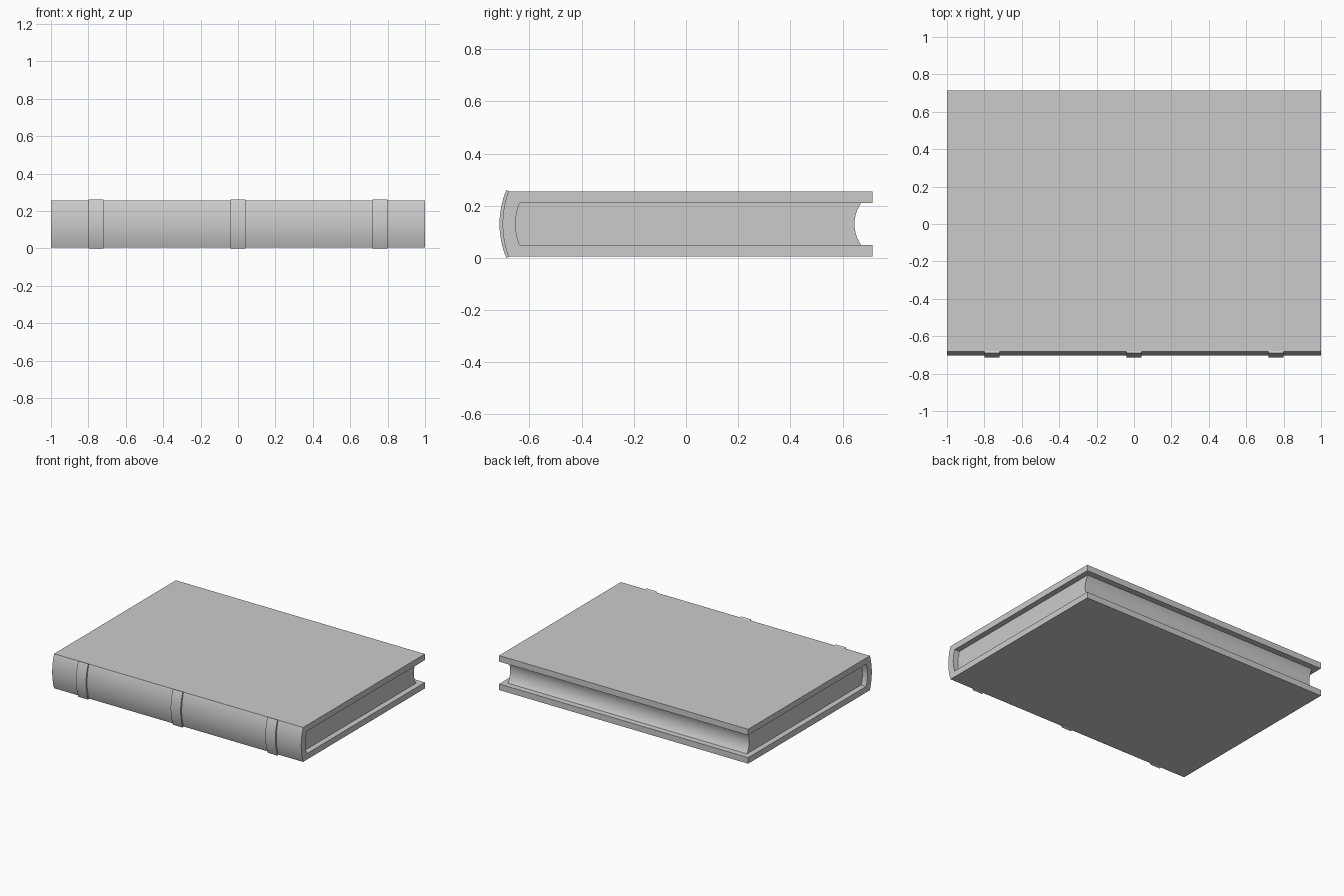
import bpy, bmesh, math

if "Cube" in bpy.data.objects:
    bpy.data.objects.remove(bpy.data.objects["Cube"])

MID = 0.13  # mid height of the book


def arc(y_end, y_mid, half, n=16):
    """Circular arc in the YZ plane, bottom to top, bulging from y_end to y_mid."""
    s = abs(y_end - y_mid)
    r = (half * half + s * s) / (2 * s)
    sign = 1 if y_mid > y_end else -1
    a = math.asin(half / r)
    pts = []
    for i in range(n + 1):
        t = -a + 2 * a * i / n
        pts.append((y_mid - sign * r * (1 - math.cos(t)), MID + r * math.sin(t)))
    return pts


def extrude_x(name, profile, x0, x1):
    """Extrude a closed YZ profile from x0 to x1."""
    bm = bmesh.new()
    face = bm.faces.new([bm.verts.new((x0, y, z)) for y, z in profile])
    ext = bmesh.ops.extrude_face_region(bm, geom=[face])
    verts = [v for v in ext["geom"] if isinstance(v, bmesh.types.BMVert)]
    bmesh.ops.translate(bm, vec=(x1 - x0, 0, 0), verts=verts)
    bmesh.ops.recalc_face_normals(bm, faces=bm.faces)
    mesh = bpy.data.meshes.new(name)
    bm.to_mesh(mesh)
    bm.free()
    obj = bpy.data.objects.new(name, mesh)
    bpy.context.collection.objects.link(obj)
    bpy.ops.object.select_all(action='DESELECT')
    obj.select_set(True)
    bpy.context.view_layer.objects.active = obj
    bpy.ops.object.shade_smooth_by_angle(angle=math.radians(30))
    return obj


OUT, INN, EDGE = 0.125, 0.081, 0.715

# Hard cover: two boards joined by a rounded spine
outer = arc(-0.681, -0.703, OUT)
inner = arc(-0.638, -0.653, INN)
cover = outer + [(EDGE, MID + OUT), (EDGE, MID + INN)] + inner[::-1] \
    + [(EDGE, MID - INN), (EDGE, MID - OUT)]
extrude_x("cover", cover, -1.0, 1.0)

# Page block: rounded at the spine, hollowed at the fore edge
fore = arc(0.672, 0.646, INN)
extrude_x("pages", inner + fore[::-1], -0.96, 0.96)

# Raised bands across the spine
band = arc(-0.689, -0.715, 0.13) + arc(-0.680, -0.702, OUT)[::-1]
for i, x in enumerate((-0.76, 0.0, 0.76)):
    extrude_x(f"spine_band_{i + 1}", band, x - 0.04, x + 0.04)
